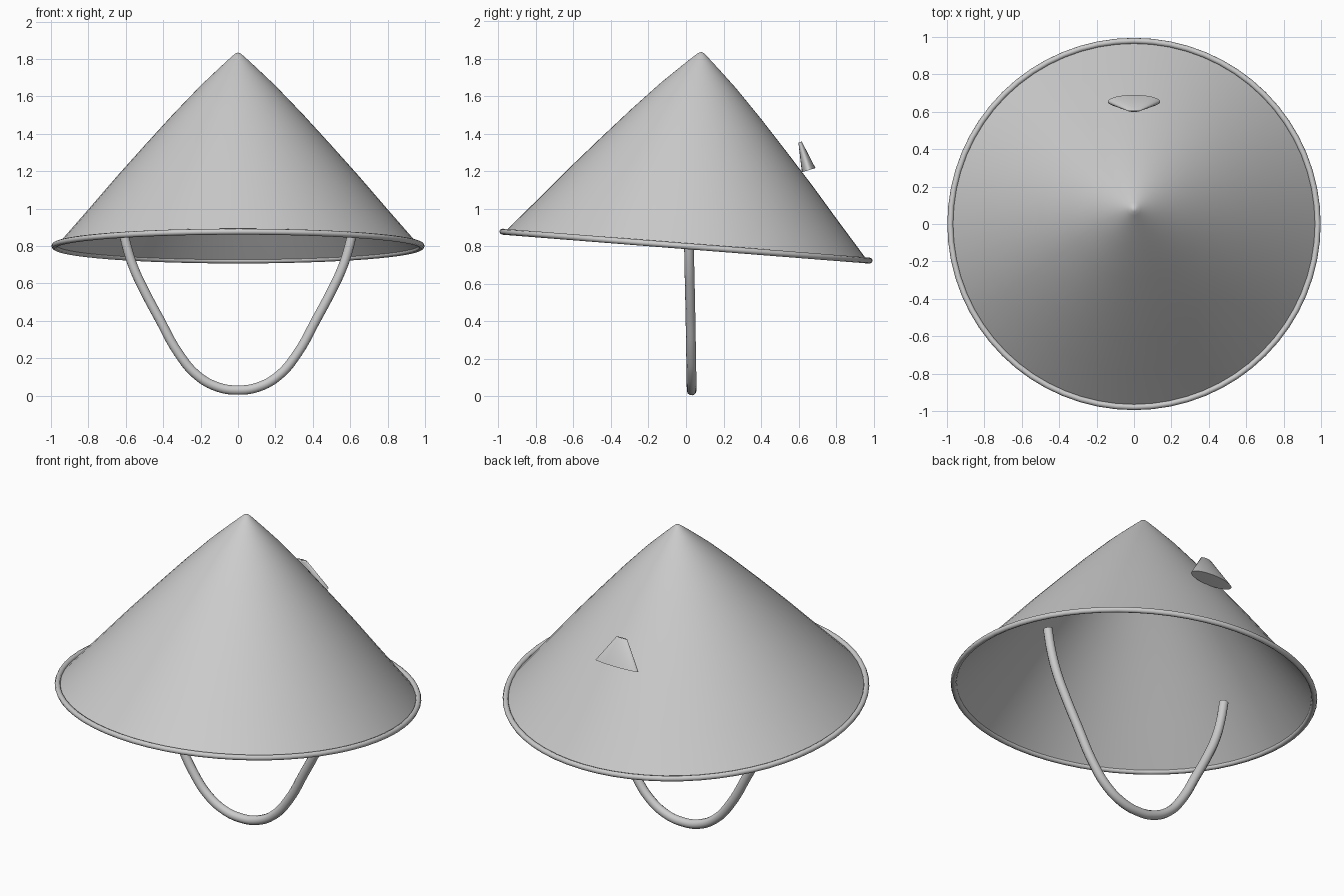
import bpy, bmesh, math
from mathutils import Matrix, Vector

cube = bpy.data.objects.get("Cube")
if cube:
    bpy.data.objects.remove(cube, do_unlink=True)

SEGMENTS = 64
TILT = math.radians(-4.5)
RIM_CENTRE = Vector((0, 0, 0.8))

grey = bpy.data.materials.new("plain grey")
grey.use_nodes = True
grey.diffuse_color = (0.6, 0.6, 0.6, 1)
grey.node_tree.nodes["Principled BSDF"].inputs["Base Color"].default_value = (0.6, 0.6, 0.6, 1)


def finish(obj, name, angle=40):
    """Name, colour and smooth a part."""
    obj.name = name
    obj.data.materials.clear()
    obj.data.materials.append(grey)
    bpy.ops.object.select_all(action="DESELECT")
    obj.select_set(True)
    bpy.context.view_layer.objects.active = obj
    bpy.ops.object.shade_smooth_by_angle(angle=math.radians(angle))
    return obj


# Hat crown: an open, slightly bowed cone spun from a profile
profile = [(0, 1.038), (0.015, 1.032), (0.035, 1.015), (0.1, 0.955), (0.2, 0.86),
           (0.35, 0.703), (0.5, 0.538), (0.65, 0.37), (0.8, 0.195), (0.97, 0)]
bm = bmesh.new()
verts = [bm.verts.new((r, 0, z)) for r, z in profile]
edges = [bm.edges.new(pair) for pair in zip(verts, verts[1:])]
bmesh.ops.spin(bm, geom=verts + edges, cent=(0, 0, 0), axis=(0, 0, 1),
               angle=math.tau, steps=SEGMENTS)
bmesh.ops.remove_doubles(bm, verts=bm.verts, dist=0.0005)
bmesh.ops.recalc_face_normals(bm, faces=bm.faces)
if sum(f.normal.z for f in bm.faces) < 0:
    bmesh.ops.reverse_faces(bm, faces=bm.faces)
mesh = bpy.data.meshes.new("hat_crown")
bm.to_mesh(mesh)
bm.free()
crown = bpy.data.objects.new("hat_crown", mesh)
bpy.context.collection.objects.link(crown)
crown.matrix_world = Matrix.Translation(RIM_CENTRE) @ Matrix.Rotation(TILT, 4, "X")
finish(crown, "hat_crown")

# Rim: a thin hoop around the edge of the crown
bpy.ops.mesh.primitive_torus_add(major_radius=0.982, minor_radius=0.016,
                                 major_segments=SEGMENTS, minor_segments=8,
                                 location=RIM_CENTRE, rotation=(TILT, 0, 0))
finish(bpy.context.object, "hat_rim", 50)

# Chin strap: a round tube, its right half mirrored from the left
half = [(0.625, 0.015, 0.95), (0.6, 0.016, 0.82), (0.56, 0.018, 0.69), (0.5, 0.021, 0.56),
        (0.42, 0.024, 0.41), (0.32, 0.027, 0.23), (0.22, 0.029, 0.11), (0.11, 0.03, 0.047)]
path = half + [(0, 0.03, 0.03)] + [(-x, y, z) for x, y, z in reversed(half)]
curve = bpy.data.curves.new("chin_strap", "CURVE")
curve.dimensions = "3D"
curve.bevel_depth = 0.026
curve.bevel_resolution = 3
curve.use_fill_caps = True
spline = curve.splines.new("BEZIER")
spline.resolution_u = 6
spline.bezier_points.add(len(path) - 1)
for point, co in zip(spline.bezier_points, path):
    point.co = co
    point.handle_left_type = point.handle_right_type = "AUTO"
strap = bpy.data.objects.new("chin_strap", curve)
bpy.context.collection.objects.link(strap)
bpy.ops.object.select_all(action="DESELECT")
strap.select_set(True)
bpy.context.view_layer.objects.active = strap
bpy.ops.object.convert(target="MESH")
finish(bpy.context.object, "chin_strap")

# Back tab: a flattened, truncated cone on the rear slope
bpy.ops.mesh.primitive_cone_add(vertices=32, radius1=0.14, radius2=0.035, depth=0.157,
                                location=(0, 0.631, 1.28), rotation=(math.radians(17), 0, 0))
tab = bpy.context.object
tab.scale = (1, 0.27, 1)
finish(tab, "back_tab", 60)
